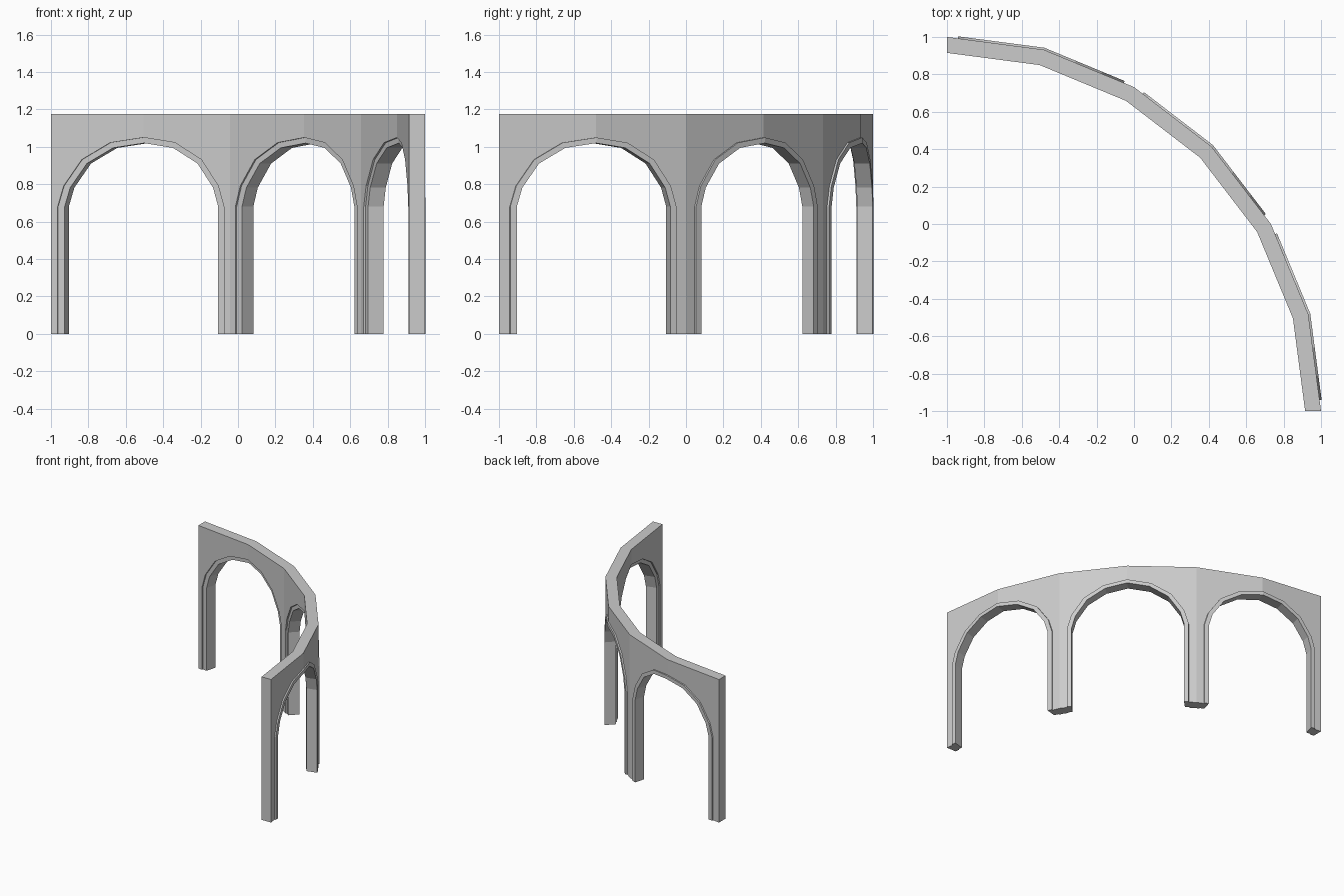
import bpy, bmesh
from math import sin, cos, radians
from mathutils import Vector

cube = bpy.data.objects.get("Cube")
if cube:
    bpy.data.objects.remove(cube, do_unlink=True)

HEIGHT = 1.175
SPRING = 0.68
CENTRE = Vector((-1, -1, 0))

stone = bpy.data.materials.new("grey_stone")
stone.use_nodes = True
grey = (0.6, 0.6, 0.6, 1)
stone.diffuse_color = grey
stone.node_tree.nodes["Principled BSDF"].inputs["Base Color"].default_value = grey


def radial(deg):
    return Vector((sin(radians(deg)), cos(radians(deg)), 0))


def prism(name, outline, offset):
    """Extrude a closed outline by an offset vector."""
    bm = bmesh.new()
    face = bm.faces.new([bm.verts.new(p) for p in outline])
    grown = bmesh.ops.extrude_face_region(bm, geom=[face])["geom"]
    bmesh.ops.translate(bm, vec=offset, verts=[g for g in grown if isinstance(g, bmesh.types.BMVert)])
    bmesh.ops.recalc_face_normals(bm, faces=bm.faces)
    mesh = bpy.data.meshes.new(name)
    bm.to_mesh(mesh)
    bm.free()
    mesh.materials.append(stone)
    obj = bpy.data.objects.new(name, mesh)
    bpy.context.collection.objects.link(obj)
    return obj


def curved_band(name, inner, outer):
    """Quarter ring in plan, made of six straight segments."""
    angles = range(0, 91, 15)
    outline = [CENTRE + radial(a) * outer for a in angles]
    outline += [CENTRE + radial(a) * inner for a in reversed(angles)]
    return prism(name, outline, Vector((0, 0, HEIGHT)))


def arch_line(half, rise):
    """Faceted arch from the left foot to the right foot, as (along, z)."""
    quarter = [(1, 0), (0.93, 0.3), (0.72, 0.68), (0.39, 0.925)]
    left = [(-half, -0.1)] + [(-half * u, SPRING + rise * v) for u, v in quarter]
    return left + [(0, SPRING + rise)] + [(-u, z) for u, z in reversed(left)]


def arch_prism(name, deg, line):
    """Extrude an arch outline straight through the wall."""
    out = radial(deg)
    along = Vector((out.y, -out.x, 0))
    pts = [CENTRE + out * 1.6 + along * u + Vector((0, 0, z)) for u, z in line]
    return prism(name, pts, out * 0.6)


def boolean(obj, cutter, operation):
    cutter.hide_render = True
    mod = obj.modifiers.new("cut", 'BOOLEAN')
    mod.operation = operation
    mod.solver = 'EXACT'
    mod.object = cutter
    graph = bpy.context.evaluated_depsgraph_get()
    mesh = bpy.data.meshes.new_from_object(obj.evaluated_get(graph))
    obj.modifiers.clear()
    obj.data = mesh
    bpy.data.objects.remove(cutter, do_unlink=True)


OUTER = arch_line(0.46, 0.37)
INNER = arch_line(0.425, 0.34)

# Curved wall with three arched openings
wall = curved_band("arcade_wall", 1.915, 2.0)
for deg in (15, 45, 75):
    boolean(wall, arch_prism("opening_cutter", deg, OUTER), 'DIFFERENCE')

# Trim lining each opening, set slightly outward of the wall
for name, deg in (("right", 15), ("middle", 45), ("left", 75)):
    trim = curved_band(name + "_arch_trim", 1.925, 2.011)
    ring = OUTER + INNER[::-1]
    boolean(trim, arch_prism("trim_cutter", deg, ring), 'INTERSECT')
